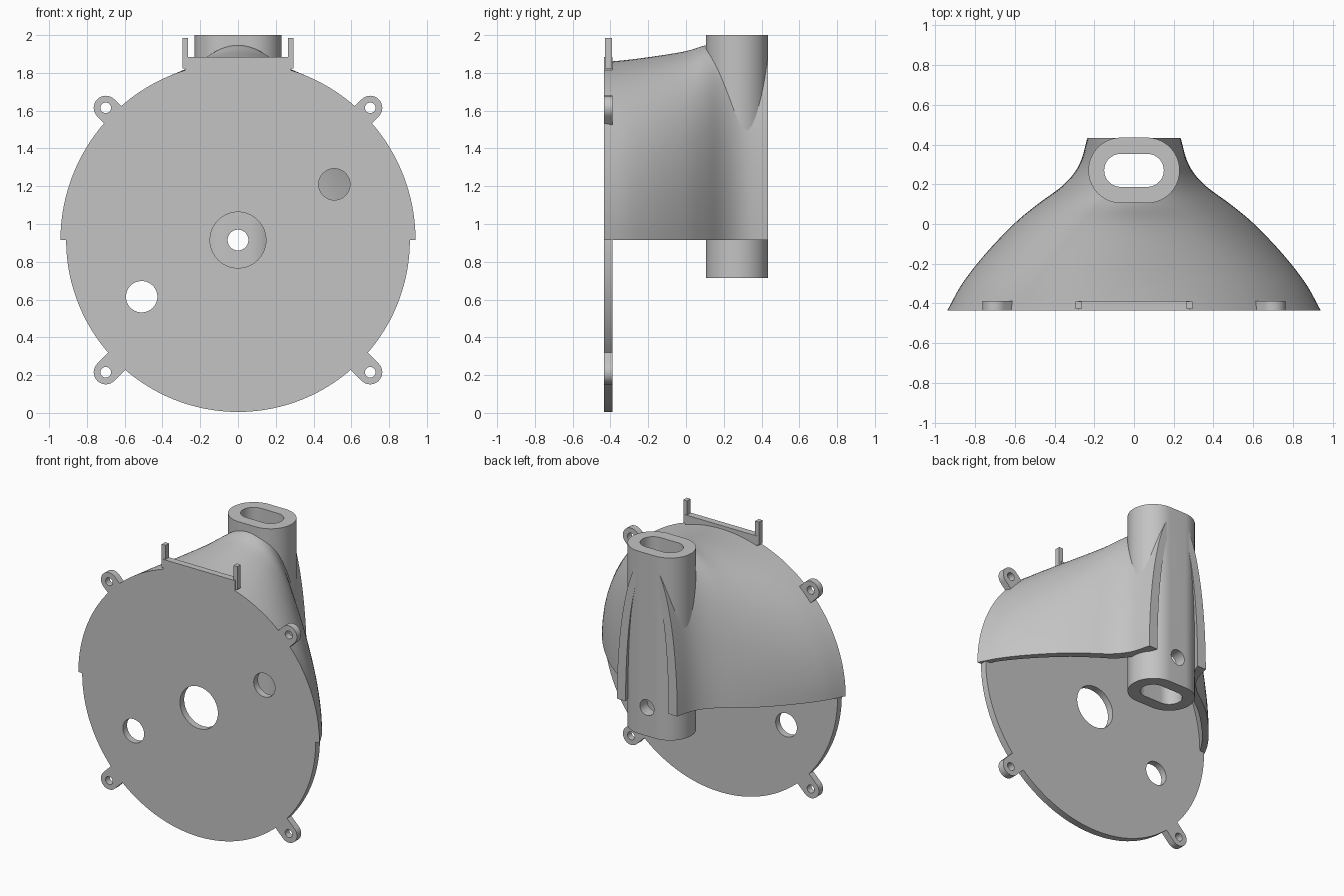
import bpy, bmesh, math
from mathutils import Vector

old = bpy.data.objects.get("Cube")
if old:
    bpy.data.objects.remove(old, do_unlink=True)

grey = bpy.data.materials.new("light grey plastic")
grey.use_nodes = True
COLOUR = (0.55, 0.55, 0.55, 1)
grey.diffuse_color = COLOUR
grey.node_tree.nodes["Principled BSDF"].inputs["Base Color"].default_value = COLOUR

FRONT, BACK, PLATE_BACK, AXIS = -0.435, 0.435, -0.388, 0.915


def make(name, bm):
    bmesh.ops.recalc_face_normals(bm, faces=bm.faces)
    mesh = bpy.data.meshes.new(name)
    bm.to_mesh(mesh)
    bm.free()
    mesh.materials.append(grey)
    ob = bpy.data.objects.new(name, mesh)
    bpy.context.collection.objects.link(ob)
    return ob


def prism(name, points, sweep):
    """Extrude a closed outline along a vector."""
    bm = bmesh.new()
    face = bm.faces.new([bm.verts.new(p) for p in points])
    res = bmesh.ops.extrude_face_region(bm, geom=[face], use_keep_orig=True)
    verts = [g for g in res["geom"] if isinstance(g, bmesh.types.BMVert)]
    bmesh.ops.translate(bm, verts=verts, vec=sweep)
    return make(name, bm)


def capsule(half, radius, n=32):
    """Stadium outline along the first axis (a circle if half is 0)."""
    pts = []
    for side in (1, -1):
        for i in range(n + (half > 0)):
            a = -math.pi / 2 + math.pi * i / n
            pts.append((side * (half + radius * math.cos(a)), side * radius * math.sin(a)))
    return pts


def y_prism(name, outline, x, z, y0, y1, turn=0):
    c, s = math.cos(turn), math.sin(turn)
    pts = [(x + u * c - v * s, y0, z + u * s + v * c) for u, v in outline]
    return prism(name, pts, (0, y1 - y0, 0))


def box(name, x0, x1, z0, z1, y0, y1):
    return prism(name, [(x0, y0, z0), (x1, y0, z0), (x1, y0, z1), (x0, y0, z1)], (0, y1 - y0, 0))


def combine(target, tool, operation):
    """Apply a boolean and remove the tool."""
    tool.hide_render = True
    mod = target.modifiers.new("bool", "BOOLEAN")
    mod.operation, mod.object, mod.solver = operation, tool, "EXACT"
    bpy.context.view_layer.objects.active = target
    bpy.ops.object.modifier_apply(modifier=mod.name)
    bpy.data.objects.remove(tool, do_unlink=True)


def smooth(ob, angle):
    bpy.ops.object.select_all(action="DESELECT")
    ob.select_set(True)
    bpy.context.view_layer.objects.active = ob
    bpy.ops.object.shade_smooth_by_angle(angle=math.radians(angle))


# Front plate with four ears and the top bracket
plate = y_prism("front_plate", capsule(0, 0.91, 64), 0, AXIS, FRONT, PLATE_BACK)
ears = [(sx * 0.70, AXIS + sz * 0.70) for sx in (1, -1) for sz in (1, -1)]
for x, z in ears:
    turn = math.atan2(z - AXIS, x)
    ear = y_prism("ear", capsule(0.09, 0.064, 16), x - 0.09 * math.cos(turn),
                  z - 0.09 * math.sin(turn), FRONT, PLATE_BACK, turn)
    combine(plate, ear, "UNION")
combine(plate, box("bar", -0.28, 0.28, 1.80, 1.885, FRONT, PLATE_BACK), "UNION")
for side in (-1, 1):
    x0, x1 = sorted((side * 0.265, side * 0.295))
    combine(plate, box("post", x0, x1, 1.822, 1.985, FRONT + 0.006, PLATE_BACK - 0.003), "UNION")

# Plate holes: ears, shaft opening and two off-centre openings
holes = [(x, z, 0.028) for x, z in ears]
holes += [(0, AXIS, 0.148), (0.51, 1.21, 0.083), (-0.51, 0.615, 0.083)]
for x, z, r in holes:
    combine(plate, y_prism("hole", capsule(0, r), x, z, FRONT - 0.1, PLATE_BACK + 0.1), "DIFFERENCE")
smooth(plate, 30)

# Shroud sections: depth, half width, height above the shaft axis
SECTIONS = [(-0.435, 0.94, 0.942), (-0.3, 0.865, 0.955), (-0.15, 0.748, 0.975),
            (0, 0.605, 1.0), (0.1, 0.485, 1.03), (0.2, 0.352, 1.045),
            (0.3, 0.275, 1.052), (0.433, 0.235, 1.056)]


def spline(points, steps):
    """Smooth curve through the given points."""
    P = [Vector(p) for p in points]
    P = [2 * P[0] - P[1]] + P + [2 * P[-1] - P[-2]]
    out = []
    for a, b, c, d in zip(P, P[1:], P[2:], P[3:]):
        for i in range(steps):
            t = i / steps
            out.append(0.5 * (2 * b + (c - a) * t + (2 * a - 5 * b + 4 * c - d) * t * t
                              + (3 * b - a - 3 * c + d) * t ** 3))
    return out + [P[-2]]


# Hollow half shroud lofted from elliptical arches
stations = spline(SECTIONS, 5)
ARC = 64
bm = bmesh.new()
rings = []
for k, (y, a, h) in enumerate(stations):
    p, q = stations[max(k - 1, 0)], stations[min(k + 1, len(stations) - 1)]
    slope = (q[1] - p[1]) / (q[0] - p[0])
    wall = 0.035 + 0.03 * (y - FRONT) / (BACK - FRONT)
    inner_a = a - wall * math.sqrt(1 + slope * slope)
    angles = [math.pi * i / ARC for i in range(ARC + 1)]
    ring = [(a * math.cos(t), y, AXIS + h * math.sin(t)) for t in angles]
    ring += [(inner_a * math.cos(t), y, AXIS + (h - wall) * math.sin(t)) for t in reversed(angles)]
    rings.append([bm.verts.new(v) for v in ring])
count = len(rings[0])
for r, s in zip(rings, rings[1:]):
    for i in range(count):
        j = (i + 1) % count
        bm.faces.new((r[i], r[j], s[j], s[i]))
for ring in (rings[0], rings[-1]):
    for i in range(ARC):
        bm.faces.new((ring[i], ring[i + 1], ring[count - 2 - i], ring[count - 1 - i]))
shroud = make("shroud", bm)

# Upright slotted pipe at the back
PIPE_Y = 0.27
pipe = prism("pipe", [(u, PIPE_Y + v, 0.715) for u, v in capsule(0.065, 0.165)], (0, 0, 1.285))
for part in (pipe, shroud):
    bore = prism("bore", [(u, PIPE_Y + v, 0.5) for u, v in capsule(0.067, 0.083)], (0, 0, 1.7))
    combine(part, bore, "DIFFERENCE")
combine(pipe, y_prism("shaft_hole", capsule(0, 0.055), 0, AXIS, 0, 0.6), "DIFFERENCE")
smooth(pipe, 30)
smooth(shroud, 35)
